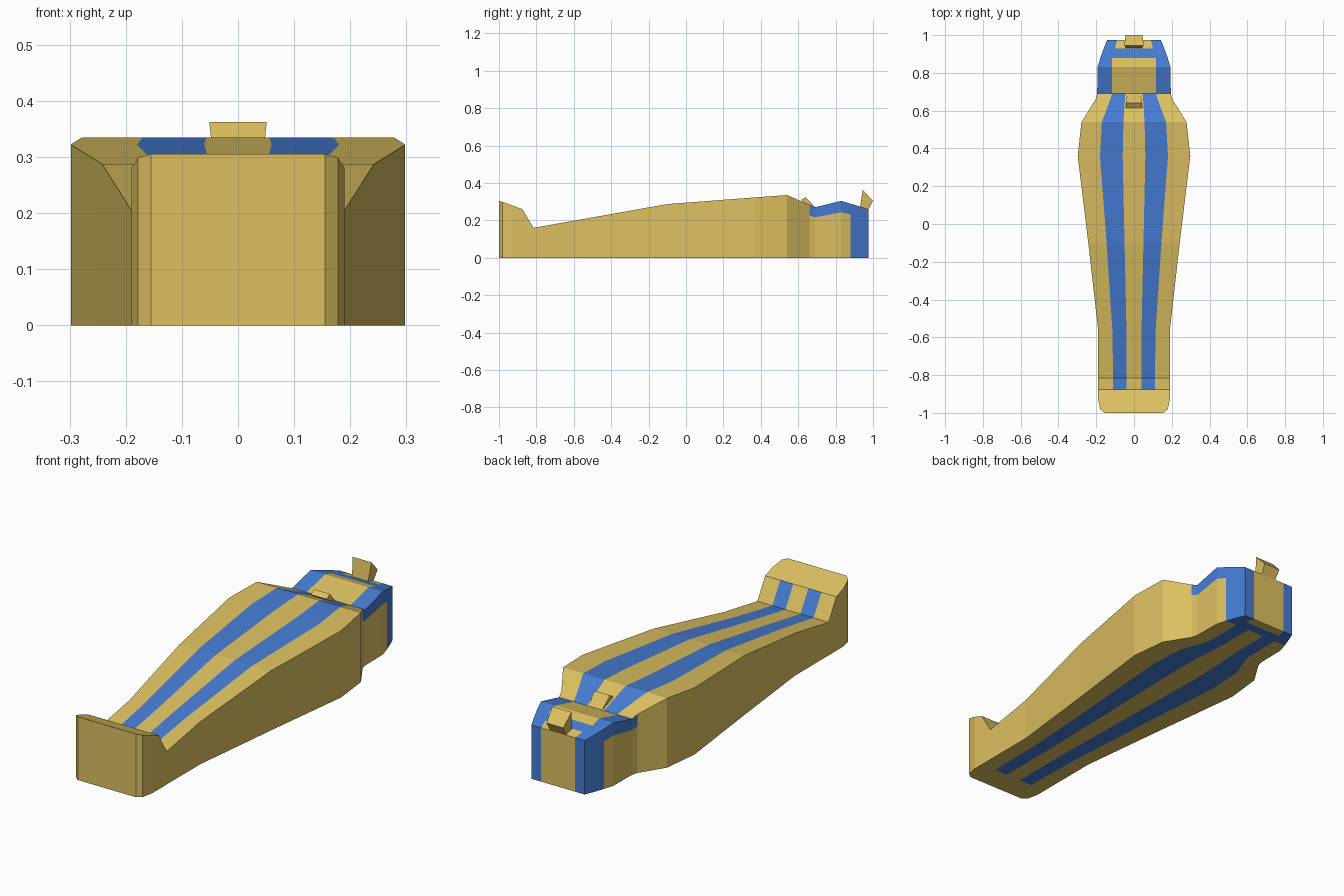
import bpy, bmesh

if "Cube" in bpy.data.objects:
    bpy.data.objects.remove(bpy.data.objects["Cube"])


def make_material(name, color):
    mat = bpy.data.materials.new(name)
    mat.diffuse_color = color
    mat.use_nodes = True
    mat.node_tree.nodes["Principled BSDF"].inputs["Base Color"].default_value = mat.diffuse_color
    return mat


gold = make_material("gold", (0.72, 0.53, 0.12, 1))
blue = make_material("blue", (0.06, 0.2, 0.65, 1))


def finish(bm, name):
    bmesh.ops.recalc_face_normals(bm, faces=bm.faces)
    mesh = bpy.data.meshes.new(name)
    bm.to_mesh(mesh)
    bm.free()
    mesh.materials.append(gold)
    mesh.materials.append(blue)
    obj = bpy.data.objects.new(name, mesh)
    bpy.context.collection.objects.link(obj)
    return obj


# Coffin stations from foot to head: y, half width, top z, stripe inner x, stripe outer x
stations = [
    (-1.0, .155, .305, .04, .11),
    (-.982, .178, .299, .04, .11),
    (-.93, .19, .28, .04, .11),
    (-.875, .19, .26, .04, .11),
    (-.815, .19, .16, .04, .11),
    (-.56, .19, .205, .04, .115),
    (-.1, .242, .287, .05, .145),
    (.36, .298, .322, .06, .18),
    (.54, .278, .335, .056, .17),
    (.66, .203, .283, .048, .125),
    (.69, .195, .27, .045, .117),
    (.83, .193, .304, .045, .117),
    (.88, .178, .289, .045, .117),
    (.93, .16, .274, .04, .1),
    (.975, .142, .26, .036, .09),
]

bm = bmesh.new()
rings = []
for y, w, z, a, b in stations:
    xs = (-w, -b, -a, a, b, w)
    top = [bm.verts.new((x, y, z)) for x in xs]
    bottom = [bm.verts.new((x, y, 0)) for x in xs]
    side = [bm.verts.new((x, y, .8 * z)) for x in (-w, w)]
    rings.append((top, bottom, side))


def add_face(verts, is_blue):
    bm.faces.new(verts).material_index = int(is_blue)


for k in range(len(stations) - 1):
    y0, y1 = stations[k][0], stations[k + 1][0]
    (t0, b0, s0), (t1, b1, s1) = rings[k], rings[k + 1]
    striped = y0 >= -.875
    head = y0 >= .69
    band = y0 == .88
    crown = y0 >= .88
    # Top and underside columns
    for i in range(5):
        outer, stripe = i in (0, 4), i in (1, 3)
        on_top = band or (outer if head else striped and stripe)
        below = band or (outer if crown else striped and stripe)
        add_face((t0[i], t0[i + 1], t1[i + 1], t1[i]), on_top)
        add_face((b0[i], b1[i], b1[i + 1], b0[i + 1]), below)
    # Side walls, upper strip and lower wall
    for j, e in ((0, 0), (1, 5)):
        add_face((t0[e], t1[e], s1[j], s0[j]), y0 >= .66)
        add_face((s0[j], s1[j], b1[e], b0[e]), crown)

# End walls
for (t, b, s), is_head in ((rings[0], False), (rings[-1], True)):
    for i in range(1, 4):
        add_face((t[i], t[i + 1], b[i + 1], b[i]), False)
    add_face((t[0], t[1], b[1], b[0], s[0]), is_head)
    add_face((t[4], t[5], s[1], b[5], b[4]), is_head)
finish(bm, "coffin_body")


# Small ornaments: closed side profile of (y, z, half width)
def ornament(name, profile):
    bm = bmesh.new()
    left = [bm.verts.new((-w, y, z)) for y, z, w in profile]
    right = [bm.verts.new((w, y, z)) for y, z, w in profile]
    bm.faces.new(left)
    bm.faces.new(right[::-1])
    n = len(profile)
    for i in range(n):
        j = (i + 1) % n
        bm.faces.new((left[i], right[i], right[j], left[j]))
    return finish(bm, name)


ornament("brow_ornament", [(.93, .27, .042), (.945, .362, .051),
                           (1.0, .305, .045), (.975, .258, .04)])
ornament("beard", [(.615, .308, .042), (.64, .324, .042),
                   (.69, .27, .036), (.66, .265, .036)])
